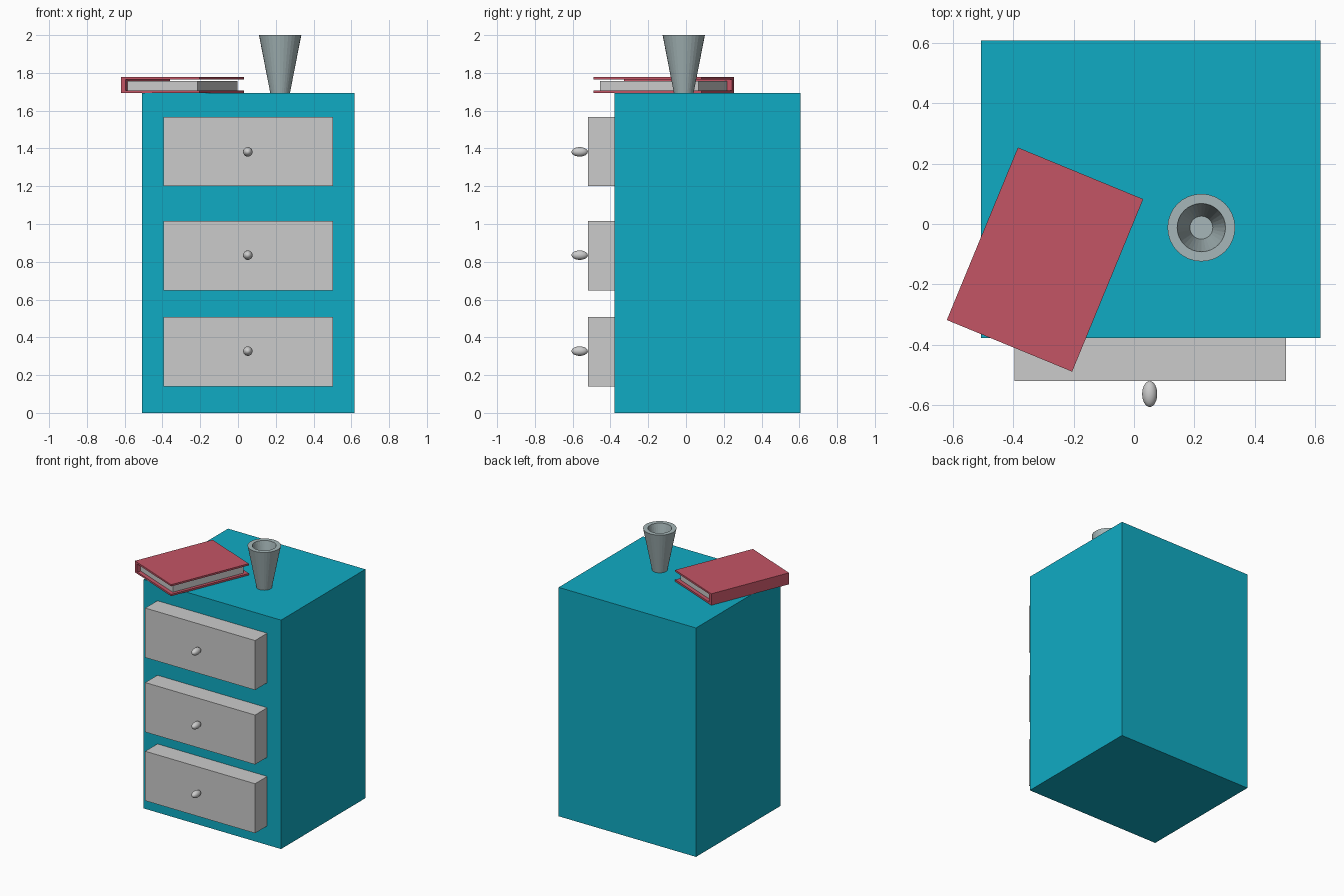
import bpy, bmesh
from math import atan2
from mathutils import Matrix, Vector

if "Cube" in bpy.data.objects:
    bpy.data.objects.remove(bpy.data.objects["Cube"])


def material(name, rgb):
    m = bpy.data.materials.new(name)
    m.diffuse_color = (*rgb, 1)
    m.use_nodes = True
    m.node_tree.nodes["Principled BSDF"].inputs["Base Color"].default_value = m.diffuse_color
    return m


TEAL = material("teal", (0.005, 0.41, 0.55))
RED = material("red", (0.55, 0.09, 0.13))
SLATE = material("slate", (0.38, 0.47, 0.48))


def finish(bm, name, mat=None, matrix=Matrix()):
    bmesh.ops.recalc_face_normals(bm, faces=bm.faces)
    mesh = bpy.data.meshes.new(name)
    bm.to_mesh(mesh)
    bm.free()
    if mat:
        mesh.materials.append(mat)
    ob = bpy.data.objects.new(name, mesh)
    ob.matrix_world = matrix
    bpy.context.collection.objects.link(ob)
    return ob


def box(name, lo, hi, mat=None, matrix=Matrix()):
    lo, hi = Vector(lo), Vector(hi)
    bm = bmesh.new()
    bmesh.ops.create_cube(bm, size=1, matrix=Matrix.Translation((lo + hi) / 2)
                          @ Matrix.Diagonal((*(hi - lo), 1)))
    return finish(bm, name, mat, matrix)


# Cabinet body
box("cabinet", (-0.507, -0.378, 0), (0.617, 0.607, 1.693), TEAL)

# Drawers with egg-shaped knobs
for i, (z0, knob_z) in enumerate([(0.141, 0.327), (0.649, 0.835), (1.2, 1.382)], 1):
    box(f"drawer_{i}", (-0.395, -0.52, z0), (0.504, -0.36, z0 + 0.366))
    bm = bmesh.new()
    bmesh.ops.create_uvsphere(bm, u_segments=32, v_segments=16, radius=1)
    bmesh.ops.scale(bm, vec=(0.025, 0.043, 0.025), verts=bm.verts)
    knob = finish(bm, f"knob_{i}", None, Matrix.Translation((0.052, -0.563, knob_z)))
    knob.data.shade_smooth()

# Book cover: C-shaped profile (across, up) extruded along the spine
W, L, H, SPINE, BOARD = 0.449, 0.618, 0.085, 0.027, 0.013
place = (Matrix.Translation((-0.62, -0.318, 1.693))
         @ Matrix.Rotation(atan2(-0.171, 0.415), 4, 'Z'))
profile = [(0, 0), (W, 0), (W, BOARD), (SPINE, BOARD),
           (SPINE, H - BOARD), (W, H - BOARD), (W, H), (0, H)]
bm = bmesh.new()
face = bm.faces.new([bm.verts.new((x, 0, z)) for x, z in profile])
ext = bmesh.ops.extrude_face_region(bm, geom=[face], use_keep_orig=True)
bmesh.ops.translate(bm, vec=(0, L, 0),
                    verts=[g for g in ext["geom"] if isinstance(g, bmesh.types.BMVert)])
finish(bm, "book_cover", RED, place)

# Book pages, with a small gap below the top board
box("book_pages", (SPINE, 0.028, BOARD), (W - 0.023, L - 0.028, 0.063), None, place)

# Vase: lathed profile (radius, height) with inner wall and floor
SIDES = 32
bm = bmesh.new()
rings = []
for r, z in [(0.052, 0), (0.112, 0.307), (0.08, 0.307), (0.038, 0.09)]:
    ring = bmesh.ops.create_circle(bm, segments=SIDES, radius=r,
                                   matrix=Matrix.Translation((0, 0, z)))["verts"]
    rings.append(ring)
for a, b in zip(rings, rings[1:]):
    for k in range(SIDES):
        n = (k + 1) % SIDES
        bm.faces.new((a[k], a[n], b[n], b[k]))
bm.faces.new(rings[0])
bm.faces.new(rings[-1])
finish(bm, "vase", SLATE, Matrix.Translation((0.223, -0.012, 1.693)))
